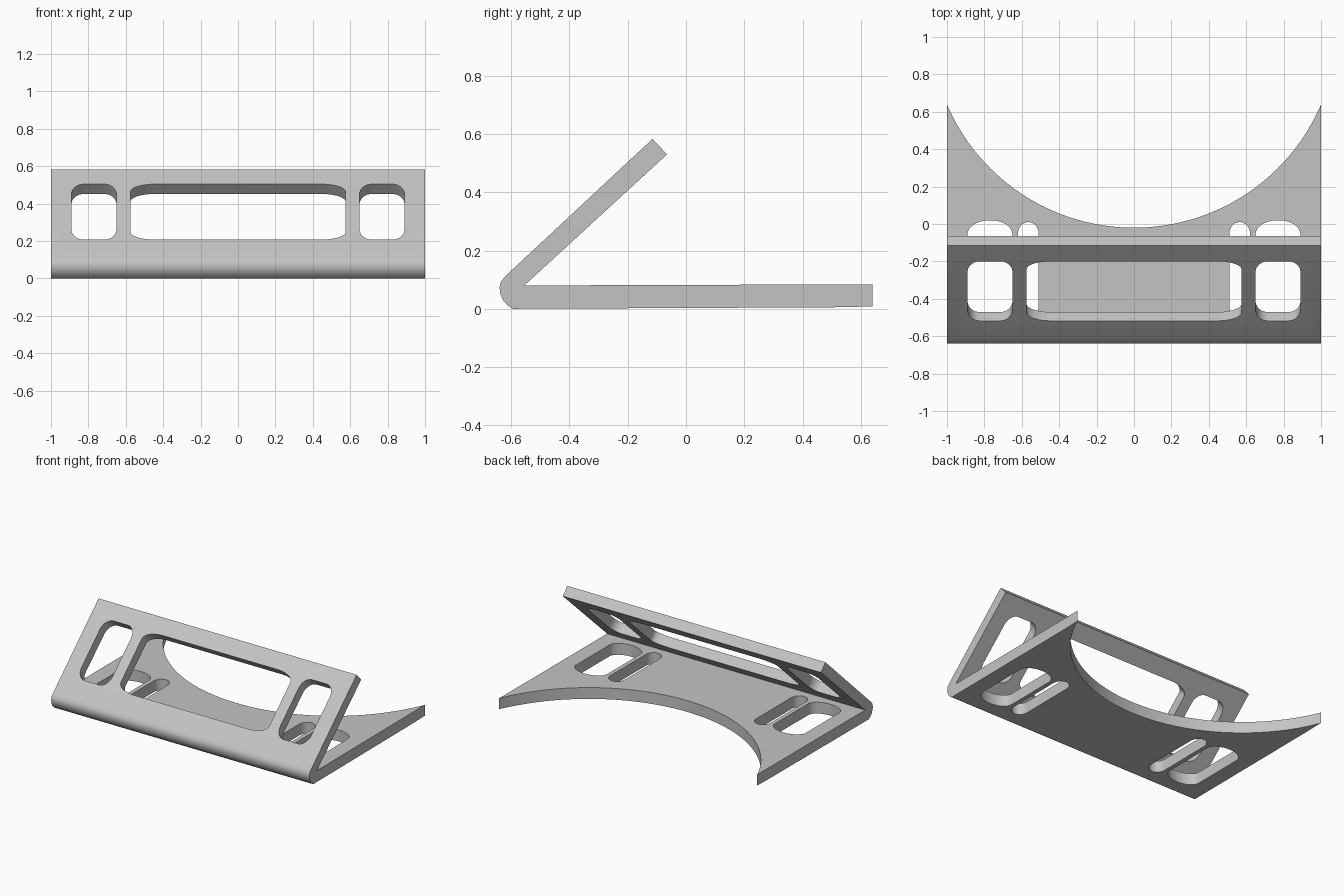
import bpy, bmesh, math
from mathutils import Matrix, Vector

cube = bpy.data.objects.get("Cube")
if cube:
    bpy.data.objects.remove(cube, do_unlink=True)

grey = bpy.data.materials.new("light grey")
grey.use_nodes = True
grey.diffuse_color = (0.55, 0.55, 0.55, 1)
grey.node_tree.nodes["Principled BSDF"].inputs["Base Color"].default_value = grey.diffuse_color


def prism(name, outline, depth, matrix):
    """Extrude a flat outline along local z and place it with a matrix."""
    bm = bmesh.new()
    face = bm.faces.new([bm.verts.new((u, v, 0)) for u, v in outline])
    moved = bmesh.ops.extrude_face_region(bm, geom=[face])["geom"]
    bmesh.ops.translate(bm, vec=(0, 0, depth),
                        verts=[g for g in moved if isinstance(g, bmesh.types.BMVert)])
    bmesh.ops.transform(bm, matrix=matrix, verts=bm.verts)
    bmesh.ops.recalc_face_normals(bm, faces=bm.faces)
    mesh = bpy.data.meshes.new(name)
    bm.to_mesh(mesh)
    bm.free()
    mesh.materials.append(grey)
    obj = bpy.data.objects.new(name, mesh)
    bpy.context.collection.objects.link(obj)
    return obj


def rounded(u0, u1, v0, v1, ru, rv, steps=10):
    """Rectangle with elliptical corners."""
    points = []
    corners = [(u1 - ru, v1 - rv), (u0 + ru, v1 - rv), (u0 + ru, v0 + rv), (u1 - ru, v0 + rv)]
    for quarter, (cu, cv) in enumerate(corners):
        for i in range(steps + 1):
            a = (quarter + i / steps) * math.pi / 2
            points.append((cu + ru * math.cos(a), cv + rv * math.sin(a)))
    return points


# Folded plate: side profile in (y, z), extruded across x
profile = [(0.64, 0.008), (0.5, 0.005), (-0.595, 0), (-0.612, 0.012), (-0.628, 0.03),
           (-0.637, 0.05), (-0.64, 0.073), (-0.635, 0.094), (-0.62, 0.112),
           (-0.115, 0.583), (-0.065, 0.53), (-0.555, 0.08), (0.64, 0.084)]
across = Matrix(((0, 0, 1, -1), (1, 0, 0, 0), (0, 1, 0, 0), (0, 0, 0, 1)))
bracket = prism("folded_bracket", profile, 2, across)

# Round cut-out at the rear of the base
radius, segments = 1.088, 160
circle = [(radius * math.cos(math.tau * i / segments), radius * math.sin(math.tau * i / segments))
          for i in range(segments)]
cutters = [prism("rear_arc_cutter", circle, 0.3, Matrix.Translation((0, 1.068, -0.1)))]

# Slots in the base, on both sides
below = Matrix.Translation((0, 0, -0.05))
for side in (-1, 1):
    for u, half, end, rv in ((0.77, 0.12, 0.02, 0.075), (0.565, 0.055, 0.01, 0.06)):
        shape = rounded(side * u - half, side * u + half, -0.5, end, half * 0.98, rv)
        cutters.append(prism("base_slot_cutter", shape, 0.16, below))

# Windows in the sloping flap, cut square to its surface
start = Vector((0, -0.62, 0.112))
slope = (Vector((0, -0.115, 0.583)) - start).normalized()
normal = Vector((1, 0, 0)).cross(slope)
on_flap = Matrix((Vector((1, 0, 0)), slope, normal)).transposed().to_4x4()
on_flap.translation = start - normal * 0.11
for u0, u1, ru, rv in ((-0.575, 0.575, 0.13, 0.06), (-0.89, -0.65, 0.065, 0.08),
                       (0.65, 0.89, 0.065, 0.08)):
    cutters.append(prism("flap_window_cutter", rounded(u0, u1, 0.14, 0.575, ru, rv), 0.16, on_flap))

# Cut the openings, then drop the cutters
bpy.context.view_layer.objects.active = bracket
for cutter in cutters:
    cutter.hide_render = True
    cut = bracket.modifiers.new("cut", "BOOLEAN")
    cut.operation, cut.solver, cut.object = "DIFFERENCE", "EXACT", cutter
    bpy.ops.object.modifier_apply(modifier=cut.name)
    bpy.data.objects.remove(cutter, do_unlink=True)

bpy.ops.object.select_all(action="DESELECT")
bracket.select_set(True)
bpy.ops.object.shade_smooth_by_angle(angle=math.radians(35))
